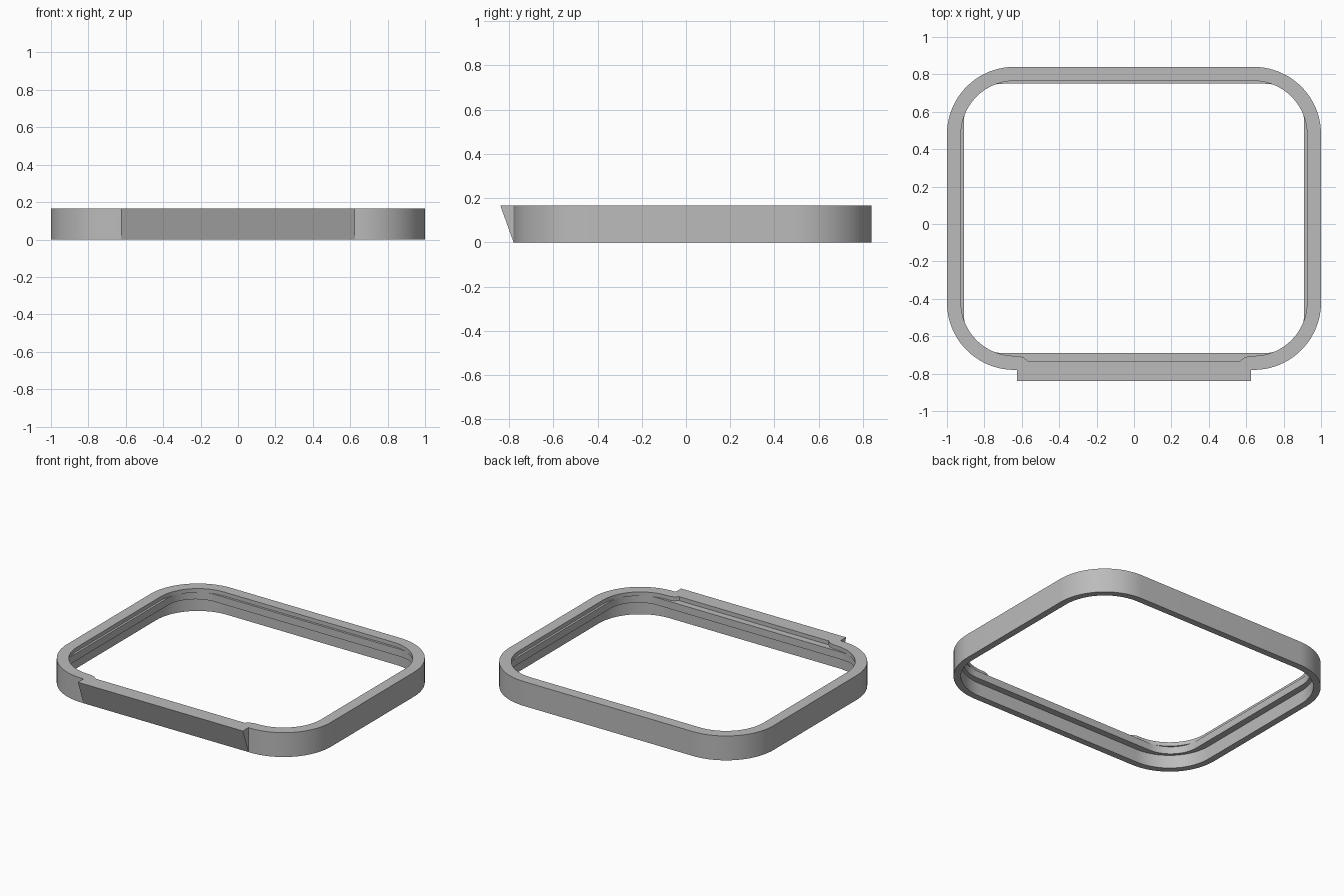
import bpy
import bmesh
from math import cos, sin, pi, radians

HEIGHT = 0.167
CENTRE_Y = 0.03
HALF_X, HALF_Y = 1.0, 0.81
TAB_X = 0.625

cube = bpy.data.objects.get("Cube")
if cube:
    bpy.data.objects.remove(cube, do_unlink=True)

grey = bpy.data.materials.new("plain grey")
grey.use_nodes = True
colour = (0.5, 0.5, 0.5, 1.0)
grey.diffuse_color = colour
grey.node_tree.nodes["Principled BSDF"].inputs["Base Color"].default_value = colour


def outline(inset, radius, notch=0.0, segments=20):
    """Rounded rectangle, with an optional notch in its front edge."""
    hx, hy = HALF_X - inset, HALF_Y - inset
    points = []
    for k, (sx, sy) in enumerate([(1, 1), (-1, 1), (-1, -1), (1, -1)]):
        for i in range(segments + 1):
            a = (k + i / segments) * pi / 2
            points.append((sx * (hx - radius) + radius * cos(a),
                           CENTRE_Y + sy * (hy - radius) + radius * sin(a)))
        if k == 2:
            front = CENTRE_Y - hy
            for x, depth in [(-0.62, 0), (-0.59, 0.3), (-0.565, 1),
                             (0.565, 1), (0.59, 0.3), (0.62, 0)]:
                points.append((x, front - depth * notch))
    return points


def finish(name, bm):
    bmesh.ops.recalc_face_normals(bm, faces=bm.faces[:])
    mesh = bpy.data.meshes.new(name)
    bm.to_mesh(mesh)
    bm.free()
    mesh.materials.append(grey)
    obj = bpy.data.objects.new(name, mesh)
    bpy.context.collection.objects.link(obj)
    bpy.ops.object.select_all(action="DESELECT")
    obj.select_set(True)
    bpy.context.view_layer.objects.active = obj
    bpy.ops.object.shade_smooth_by_angle(angle=radians(30))
    return obj


# Frame: outer wall, notched top rim, inner lip and recess under the lip
outer = outline(0, 0.36)
rim = outline(0.075, 0.285, notch=0.03)
lip = outline(0.09, 0.21)
recess = outline(0.045, 0.315)
LIP_TOP, LIP_BOTTOM = 0.14, 0.09
levels = [(outer, 0), (outer, HEIGHT), (rim, HEIGHT), (rim, LIP_TOP),
          (lip, LIP_TOP), (lip, LIP_BOTTOM), (recess, LIP_BOTTOM), (recess, 0)]

bm = bmesh.new()
rings = [[bm.verts.new((x, y, z)) for x, y in pts] for pts, z in levels]
for lower, upper in zip(rings, rings[1:] + rings[:1]):
    for i in range(len(lower)):
        j = (i + 1) % len(lower)
        bm.faces.new((lower[i], lower[j], upper[j], upper[i]))
finish("frame", bm)

# Sloping grip along the front edge
front = CENTRE_Y - HALF_Y
profile = [(front, 0), (front - 0.06, HEIGHT), (front, HEIGHT)]
bm = bmesh.new()
ends = [[bm.verts.new((x, y, z)) for y, z in profile] for x in (-TAB_X, TAB_X)]
for end in ends:
    bm.faces.new(end)
for i in range(3):
    j = (i + 1) % 3
    bm.faces.new((ends[0][i], ends[0][j], ends[1][j], ends[1][i]))
finish("front_grip", bm)
